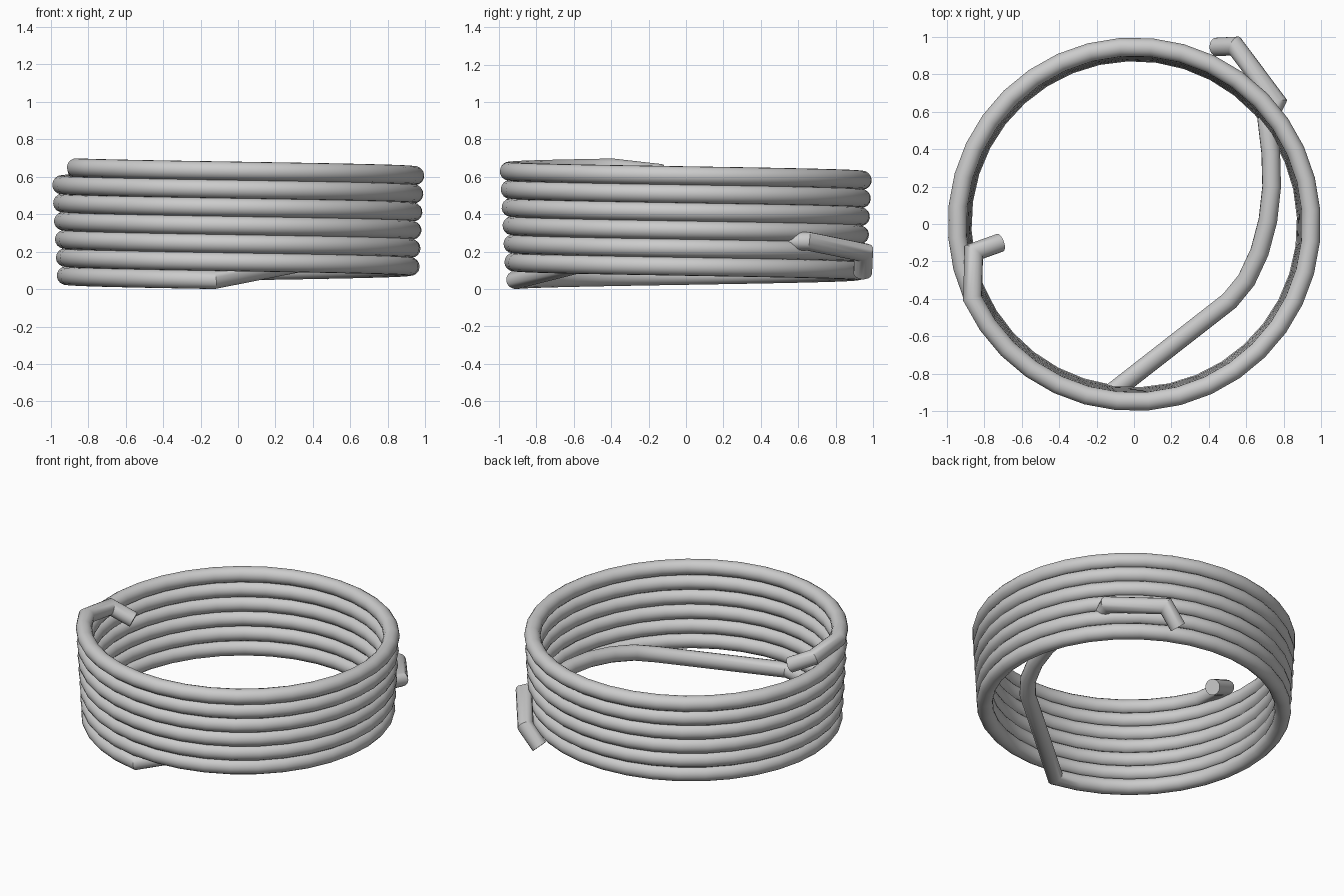
import bpy, bmesh, math
from mathutils import Vector

if "Cube" in bpy.data.objects:
    bpy.data.objects.remove(bpy.data.objects["Cube"])

WIRE_R = 0.05
SIDES = 16
STEPS_PER_TURN = 36


def sweep(name, pts, radius):
    """Round wire along a polyline with true mitred corners."""
    pts = [Vector(p) for p in pts]
    dirs = [(b - a).normalized() for a, b in zip(pts, pts[1:])]
    u = dirs[0].orthogonal().normalized()
    v = dirs[0].cross(u)
    angles = [2 * math.pi * i / SIDES for i in range(SIDES)]
    ring = [pts[0] + radius * (math.cos(a) * u + math.sin(a) * v) for a in angles]
    rings = [ring]
    for i in range(1, len(pts)):
        d = dirs[i - 1]
        n = (d + dirs[i]).normalized() if i < len(dirs) else d
        ring = [p + d * ((pts[i] - p).dot(n) / d.dot(n)) for p in ring]
        rings.append(ring)

    bm = bmesh.new()
    loops = [[bm.verts.new(p) for p in r] for r in rings]
    for a, b in zip(loops, loops[1:]):
        for k in range(SIDES):
            j = (k + 1) % SIDES
            bm.faces.new((a[k], a[j], b[j], b[k]))
    bm.faces.new(loops[0])
    bm.faces.new(loops[-1])
    bmesh.ops.recalc_face_normals(bm, faces=bm.faces)
    mesh = bpy.data.meshes.new(name)
    bm.to_mesh(mesh)
    bm.free()
    obj = bpy.data.objects.new(name, mesh)
    bpy.context.collection.objects.link(obj)
    bpy.context.view_layer.objects.active = obj
    obj.select_set(True)
    bpy.ops.object.shade_smooth_by_angle(angle=math.radians(35))
    return obj


# Upper tail, bent inwards over the ring
upper_tail = [(-0.715, -0.10, 0.55), (-0.855, -0.15, 0.62)]

# Coil winding downwards, slightly narrower at the bottom
t0, t1 = math.pi + 0.43, 13.5 * math.pi - 0.14
z0, z1 = 0.648, 0.05
count = round((t1 - t0) / (2 * math.pi) * STEPS_PER_TURN)
coil = []
for i in range(count + 1):
    f = i / count
    t = t0 + (t1 - t0) * f
    z = z0 + (z1 - z0) * f
    r = 0.918 + 0.055 * (z - 0.08)
    coil.append((r * math.cos(t), r * math.sin(t), z))

# Lower tail, crossing the inside and hooking out between the turns
lower_tail = [
    (0.51, -0.41, 0.175), (0.60, -0.30, 0.205), (0.67, -0.15, 0.23),
    (0.715, 0.02, 0.25), (0.735, 0.20, 0.26), (0.73, 0.38, 0.26),
    (0.71, 0.55, 0.255), (0.76, 0.655, 0.255), (0.54, 0.95, 0.195),
    (0.44, 0.945, 0.085),
]

sweep("wire_coil", upper_tail + coil + lower_tail, WIRE_R)
